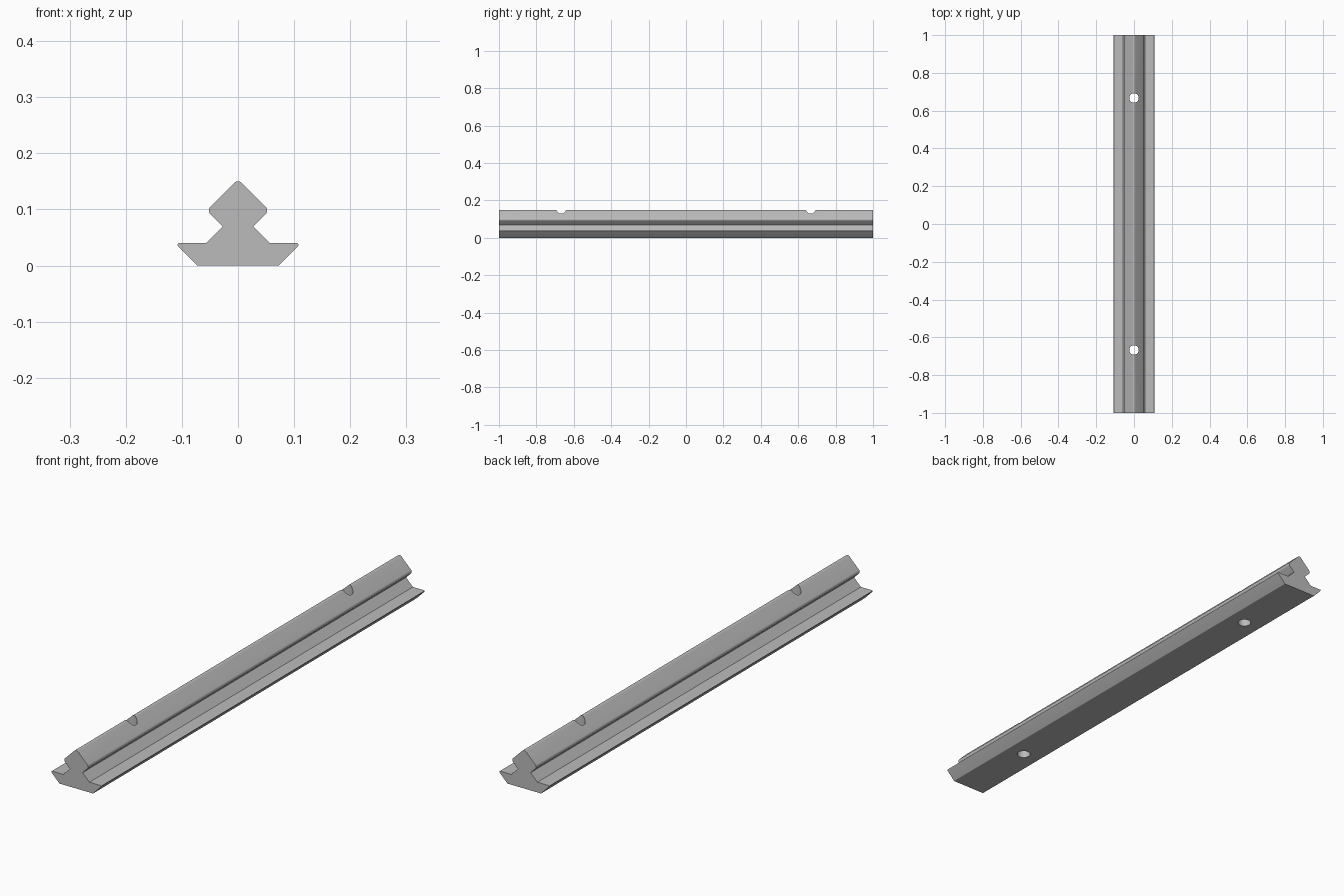
import bpy, bmesh, math
from mathutils import Vector

if "Cube" in bpy.data.objects:
    bpy.data.objects.remove(bpy.data.objects["Cube"])

metal = bpy.data.materials.new("grey metal")
metal.diffuse_color = (0.5, 0.5, 0.5, 1)
metal.use_nodes = True
metal.node_tree.nodes["Principled BSDF"].inputs["Base Color"].default_value = metal.diffuse_color

# Right half of the cross-section, bottom to top: x, z, corner radius
half = [(0.073, 0, 0.004), (0.112, 0.04, 0.003), (0.057, 0.04, 0), (0.0275, 0.0695, 0),
        (0.056, 0.098, 0.01)]
corners = half + [(0, 0.154, 0.01)] + [(-x, z, r) for x, z, r in reversed(half)]


def fillet(prev, cur, nxt, r, steps=6):
    """Points of a rounded corner, or the corner itself if r is 0."""
    if r == 0:
        return [cur]
    a, b = (prev - cur).normalized(), (nxt - cur).normalized()
    ang = a.angle(b)
    t = r / math.tan(ang / 2)
    centre = cur + (a + b).normalized() * (r / math.sin(ang / 2))
    p, q = cur + a * t - centre, cur + b * t - centre
    return [centre + (p.lerp(q, i / steps)).normalized() * r for i in range(steps + 1)]


# Rail: rounded profile extruded along its length
pts = []
n = len(corners)
for i, (x, z, r) in enumerate(corners):
    prev, nxt = corners[i - 1], corners[(i + 1) % n]
    pts += fillet(Vector((prev[0], prev[1])), Vector((x, z)), Vector((nxt[0], nxt[1])), r)
bm = bmesh.new()
face = bm.faces.new([bm.verts.new((p.x, -1, p.y)) for p in pts])
res = bmesh.ops.extrude_face_region(bm, geom=[face])
bmesh.ops.translate(bm, vec=(0, 2, 0),
                    verts=[v for v in res["geom"] if isinstance(v, bmesh.types.BMVert)])
bmesh.ops.recalc_face_normals(bm, faces=bm.faces)
mesh = bpy.data.meshes.new("rail")
bm.to_mesh(mesh)
bm.free()
mesh.materials.append(metal)
rail = bpy.data.objects.new("rail", mesh)
bpy.context.collection.objects.link(rail)

# Two vertical screw holes
for y in (-0.667, 0.667):
    bpy.ops.mesh.primitive_cylinder_add(vertices=48, radius=0.025, depth=0.4, location=(0, y, 0.1))
    cutter = bpy.context.object
    cutter.name = "hole_cutter"
    cutter.data.materials.append(metal)
    cutter.hide_render = True
    cutter.hide_set(True)
    cut = rail.modifiers.new("screw hole", "BOOLEAN")
    cut.operation, cut.solver, cut.object = "DIFFERENCE", "EXACT", cutter

# Bake the cuts, then smooth only the rounded edges
bpy.ops.object.select_all(action="DESELECT")
bpy.context.view_layer.objects.active = rail
rail.select_set(True)
for m in list(rail.modifiers):
    bpy.ops.object.modifier_apply(modifier=m.name)
bpy.ops.object.shade_smooth_by_angle(angle=math.radians(30))
